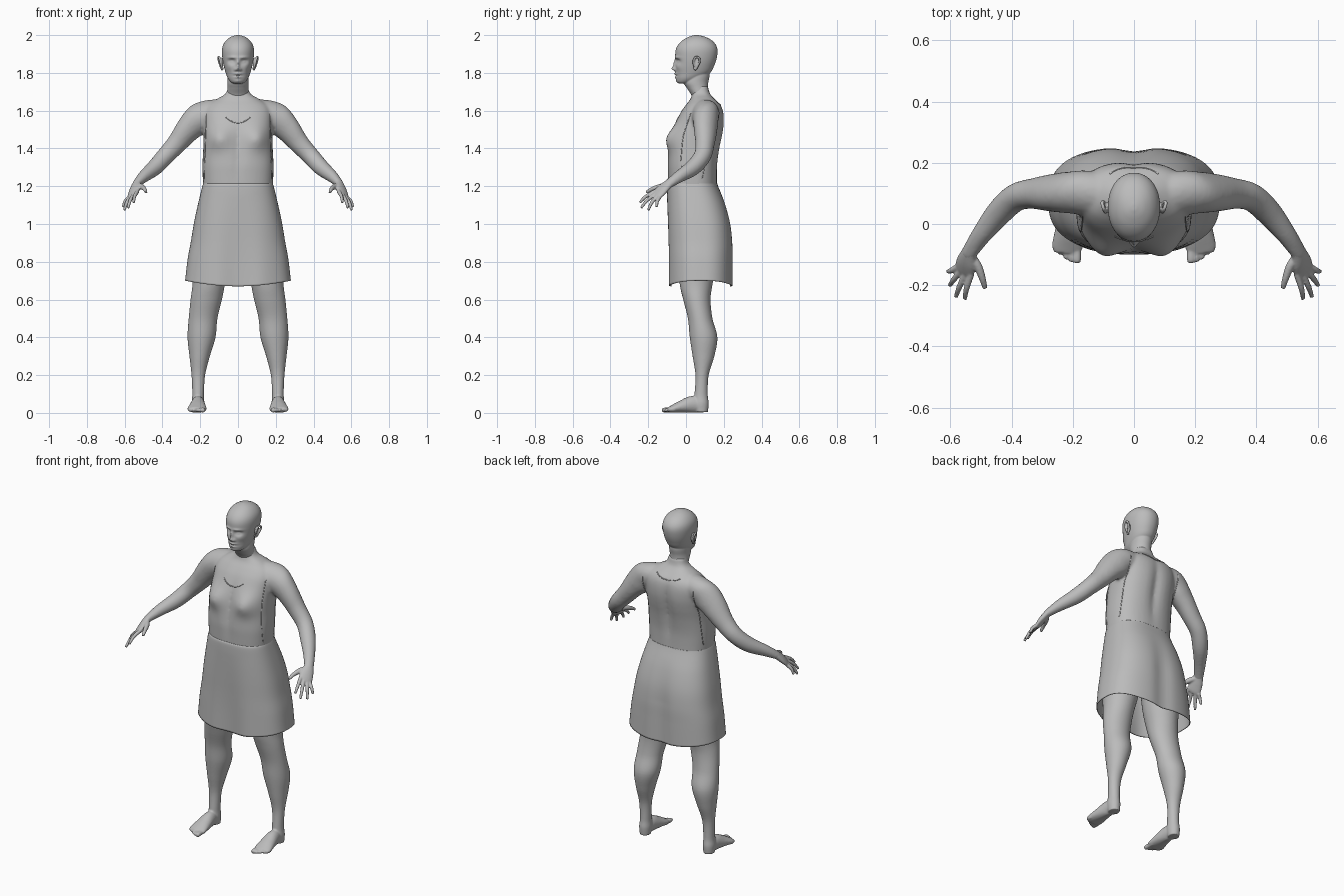
import bpy, bmesh, math
from mathutils import Vector
from mathutils.bvhtree import BVHTree

if "Cube" in bpy.data.objects:
    bpy.data.objects.remove(bpy.data.objects["Cube"])

GREY = (0.5, 0.5, 0.5, 1)
mat = bpy.data.materials.new("plain grey")
mat.use_nodes = True
mat.diffuse_color = GREY
mat.node_tree.nodes["Principled BSDF"].inputs["Base Color"].default_value = GREY


def resample(keys, steps):
    """Smooth curve through the key tuples."""
    out = []
    for i in range(len(keys) - 1):
        a, b, c, d = (keys[max(0, min(len(keys) - 1, i + k))] for k in (-1, 0, 1, 2))
        for s in range(steps):
            t = s / steps
            out.append([q + t / 2 * (r - p + t * (2*p - 5*q + 4*r - s3 + t * (3*(q - r) + s3 - p)))
                        for p, q, r, s3 in zip(a, b, c, d)])
    return out + [list(keys[-1])]


def bridge(bm, rings, caps=True):
    rows = [[bm.verts.new(p) for p in ring] for ring in rings]
    n = len(rows[0])
    for lo, hi in zip(rows, rows[1:]):
        for i in range(n):
            bm.faces.new((lo[i], lo[(i + 1) % n], hi[(i + 1) % n], hi[i]))
    if caps:
        bm.faces.new(rows[0])
        bm.faces.new(rows[-1])


def stack(bm, keys, power=1.0, n=48, steps=6, caps=True, warp=None):
    """Upright loft; keys are (z, centre x, half width, front y, back y)."""
    rings = []
    for z, cx, hw, yf, yb in resample(keys, steps):
        ring = []
        for i in range(n):
            a = math.tau * i / n
            c, s = math.cos(a), math.sin(a)
            p = Vector((cx + hw * math.copysign(abs(c) ** power, c),
                        (yf + yb) / 2 + (yb - yf) / 2 * math.copysign(abs(s) ** power, s), z))
            ring.append(warp(p, a) if warp else p)
        rings.append(ring)
    bridge(bm, rings, caps)


def tube(bm, keys, ref, side=1, n=20, steps=6):
    """Limb along a path; keys are (x, y, z, width radius, thickness radius)."""
    pts = resample(keys, steps)
    centres = [Vector(p[:3]) for p in pts]
    rings = []
    for i, (c, p) in enumerate(zip(centres, pts)):
        t = (centres[min(i + 1, len(pts) - 1)] - centres[max(i - 1, 0)]).normalized()
        u = (ref - t * ref.dot(t)).normalized()
        v = t.cross(u)
        ring = []
        for k in range(n):
            a = math.tau * k / n
            q = c + u * p[3] * math.cos(a) + v * p[4] * math.sin(a)
            ring.append((q.x * side, q.y, max(q.z, 0.002)))
        rings.append(ring)
    bridge(bm, rings)


def ball(bm, centre, radii):
    verts = bmesh.ops.create_uvsphere(bm, u_segments=24, v_segments=16, radius=1)["verts"]
    for v in verts:
        v.co = Vector([c + r * q for c, r, q in zip(centre, radii, v.co)])


def finish(bm, name, voxel=None, smooth=4):
    bmesh.ops.recalc_face_normals(bm, faces=bm.faces)
    me = bpy.data.meshes.new(name)
    bm.to_mesh(me)
    bm.free()
    me.materials.append(mat)
    me.shade_smooth()
    ob = bpy.data.objects.new(name, me)
    bpy.context.collection.objects.link(ob)
    if voxel:
        m = ob.modifiers.new("blend", 'REMESH')
        m.mode, m.voxel_size, m.use_smooth_shade = 'VOXEL', voxel, True
        m = ob.modifiers.new("soften", 'SMOOTH')
        m.factor, m.iterations = 0.5, smooth
    return ob


def bump(d, w):
    return math.exp(-(d / w) ** 2)


FAN = Vector((0.755, 0.377, -0.535))   # direction across the knuckles
X = Vector((1, 0, 0))


# Torso with both arms
def chest(p, a):
    if math.sin(a) < 0:
        p.y -= 0.036 * bump(abs(p.x) - 0.105, 0.06) * bump(p.z - 1.455, 0.06)
        p.y += 0.012 * bump(p.x, 0.03) * bump(p.z - 1.40, 0.15)
    else:
        p.y -= 0.016 * bump(p.x, 0.03) * bump(p.z - 1.45, 0.16)
    return p


bm = bmesh.new()
stack(bm, [(1.16, 0, .183, -.093, .165), (1.25, 0, .187, -.097, .165), (1.32, 0, .188, -.099, .168),
           (1.40, 0, .184, -.092, .18), (1.47, 0, .182, -.077, .195), (1.53, 0, .182, -.058, .203),
           (1.59, 0, .18, -.03, .2), (1.63, 0, .16, -.002, .185), (1.66, 0, .115, .022, .155),
           (1.69, 0, .066, .032, .128), (1.73, 0, .05, .035, .118)], 0.8, warp=chest)
for side in (1, -1):
    tube(bm, [(.08, .1, 1.59, .07, .065), (.14, .1, 1.585, .07, .078), (.2, .103, 1.56, .07, .083),
              (.26, .103, 1.505, .06, .072), (.325, .1, 1.425, .05, .055), (.385, .087, 1.36, .046, .047),
              (.44, .038, 1.3, .043, .043), (.5, -.037, 1.25, .033, .032),
              (.537, -.092, 1.212, .028, .021), (.543, -.108, 1.198, .027, .018)], FAN, side)
body = finish(bm, "torso_and_arms", 0.008, 6)

# Hands
palm = Vector((.555, -.152, 1.157))
tips = [(.553, -.245, 1.113), (.582, -.238, 1.085), (.602, -.2, 1.073), (.608, -.155, 1.09)]
for side, label in ((1, "left"), (-1, "right")):
    bm = bmesh.new()
    tube(bm, [(.526, -.076, 1.224, .027, .021), (.538, -.095, 1.21, .028, .019),
              (.547, -.125, 1.184, .037, .018), (*palm, .038, .014),
              (.557, -.165, 1.147, .032, .009)], FAN, side)
    for i, tip in enumerate(tips):
        root = palm + FAN * (i - 1.5) * 0.02
        mid = root.lerp(Vector(tip), 0.55) + Vector((.004, -.004, .006))
        tube(bm, [(*root, .011, .011), (*mid, .0095, .0095), (*tip, .007, .007)], FAN, side, 12)
    tube(bm, [(.533, -.105, 1.205, .015, .015), (.51, -.14, 1.197, .015, .014),
              (.495, -.18, 1.185, .011, .011), (.487, -.21, 1.168, .008, .008)], FAN, side, 12)
    finish(bm, label + "_hand", 0.004, 2)

    # Leg, foot and toes
    bm = bmesh.new()
    leg = [(1.0, .12, .1, -.05, .18), (.8, .14, .098, -.045, .16), (.68, .155, .086, -.033, .14),
           (.6, .168, .083, -.015, .13), (.5, .185, .076, .01, .14), (.4, .193, .074, .02, .166),
           (.3, .203, .054, .035, .15), (.2, .21, .036, .05, .12), (.1, .211, .031, .045, .115),
           (.05, .212, .034, .04, .12), (.004, .212, .03, .05, .116)]
    stack(bm, [(z, x * side, w, f, b) for z, x, w, f, b in leg])
    tube(bm, [(.212, .1, .03, .026, .03), (.212, .04, .045, .034, .045), (.214, -.02, .034, .044, .034),
              (.217, -.07, .021, .051, .021), (.217, -.092, .016, .044, .014)], X, side)
    for i in range(5):
        x, r = 0.187 + 0.018 * i, 0.0135 - 0.001 * i - (0.002 if i else 0)
        end = -0.127 + 0.003 * i * i
        tube(bm, [(x, -.06, .017, r, r), (x - .001, end + .015, .015, r, r),
                  (x - .001, end, .012, r * .8, r * .7)], X, side, 12)
    finish(bm, label + "_leg", 0.005, 3)


# Head, sculpted with soft bumps: (x, z, width, height, outward push)
FACE = [(0, 1.845, .008, .022, .012), (0, 1.822, .011, .011, .019), (.013, 1.817, .008, .008, .009),
        (.033, 1.861, .018, .013, -.017), (.033, 1.859, .011, .007, .008),
        (.03, 1.881, .024, .007, .007), (.045, 1.83, .017, .018, .004),
        (0, 1.795, .02, .006, .011), (0, 1.777, .017, .007, .009), (0, 1.786, .024, .003, -.006),
        (0, 1.758, .02, .011, .006)]


def face(p, a):
    if math.sin(a) < 0:
        for x, z, w, h, push in FACE:
            p.y -= push * bump(abs(p.x) - x, w) * bump(p.z - z, h) * min(1, -3 * math.sin(a))
    return p


bm = bmesh.new()
stack(bm, [(1.743, 0, .018, -.033, .01), (1.75, 0, .036, -.044, .035), (1.77, 0, .053, -.05, .08),
           (1.80, 0, .065, -.053, .128), (1.84, 0, .076, -.056, .15), (1.88, 0, .083, -.057, .163),
           (1.92, 0, .085, -.055, .167), (1.95, 0, .078, -.041, .157), (1.975, 0, .06, -.015, .133),
           (1.992, 0, .035, .018, .098), (2.0, 0, .008, .045, .065)], 0.95, 160, 10, warp=face)
stack(bm, [(1.64, 0, .075, .04, .14), (1.67, 0, .064, .033, .13), (1.69, 0, .058, .024, .122),
           (1.72, 0, .055, .004, .117), (1.75, 0, .055, -.012, .118), (1.79, 0, .055, 0, .125),
           (1.84, 0, .05, .02, .12)])
finish(bm, "head_and_neck", 0.0035, 2)

# Ears: a curled rim around a thin bowl
rim = [(.088, .045, 1.835), (.094, .04, 1.86), (.099, .05, 1.882), (.104, .068, 1.88),
       (.1, .072, 1.86), (.092, .06, 1.835), (.084, .05, 1.818), (.083, .042, 1.83)]
for side, label in ((1, "left"), (-1, "right")):
    bm = bmesh.new()
    tube(bm, [(*p, .006, .006) for p in rim], X, side, 12)
    ball(bm, (.086 * side, .055, 1.852), (.008, .016, .03))
    finish(bm, label + "_ear", 0.003, 2)


# Skirt with a gently draped hem
def drape(p, a):
    low = max(0, (1.15 - p.z) / 0.48)
    p.z += 0.03 * low ** 3 * abs(math.cos(a)) ** 1.5
    if math.sin(a) > 0:
        p.y += low * 0.006 - 0.014 * bump(p.x, 0.05) * min(1, 2 * low)
    else:
        p.y += 0.012 * low * bump(p.x, 0.07) - 0.006 * low * bump(abs(p.x) - 0.12, 0.06)
    return p


bm = bmesh.new()
stack(bm, [(1.215, 0, .184, -.095, .165), (1.195, 0, .19, -.1, .172), (1.1, 0, .213, -.1, .21),
           (1.0, 0, .234, -.098, .236), (.9, 0, .25, -.095, .246), (.8, 0, .267, -.093, .246),
           (.67, 0, .28, -.092, .245)], 0.78, 96, 8, False, drape)
skirt = finish(bm, "skirt")
mod = skirt.modifiers.new("cloth", 'SOLIDIFY')
mod.thickness = 0.004

# Neckline and armhole edges, laid on the body surface
bpy.context.view_layer.update()
tree = BVHTree.FromObject(body, bpy.context.evaluated_depsgraph_get())


def edging(name, rays):
    cu = bpy.data.curves.new(name, 'CURVE')
    cu.dimensions, cu.bevel_depth, cu.bevel_resolution = '3D', 0.0025, 2
    hits = [h for h in (tree.ray_cast(Vector(o), Vector(d))[0] for o, d in rays) if h]
    sp = cu.splines.new('POLY')
    sp.points.add(len(hits) - 1)
    for pt, h in zip(sp.points, hits):
        pt.co = (*h, 1)
    cu.materials.append(mat)
    bpy.context.collection.objects.link(bpy.data.objects.new(name, cu))


span = [i / 12 for i in range(-12, 13)]
edging("front_neckline", [((.065 * s, -1, 1.535 + .03 * s * s), (0, 1, 0)) for s in span])
edging("back_neckline", [((.08 * s, 1, 1.625 + .02 * s * s), (0, -1, 0)) for s in span])
for side, label in ((1, "left"), (-1, "right")):
    edging(label + "_armhole", [((.165 * side, .09, 1.56), (.04 * side, math.sin(2 * s), -math.cos(2 * s)))
                                for s in span])
